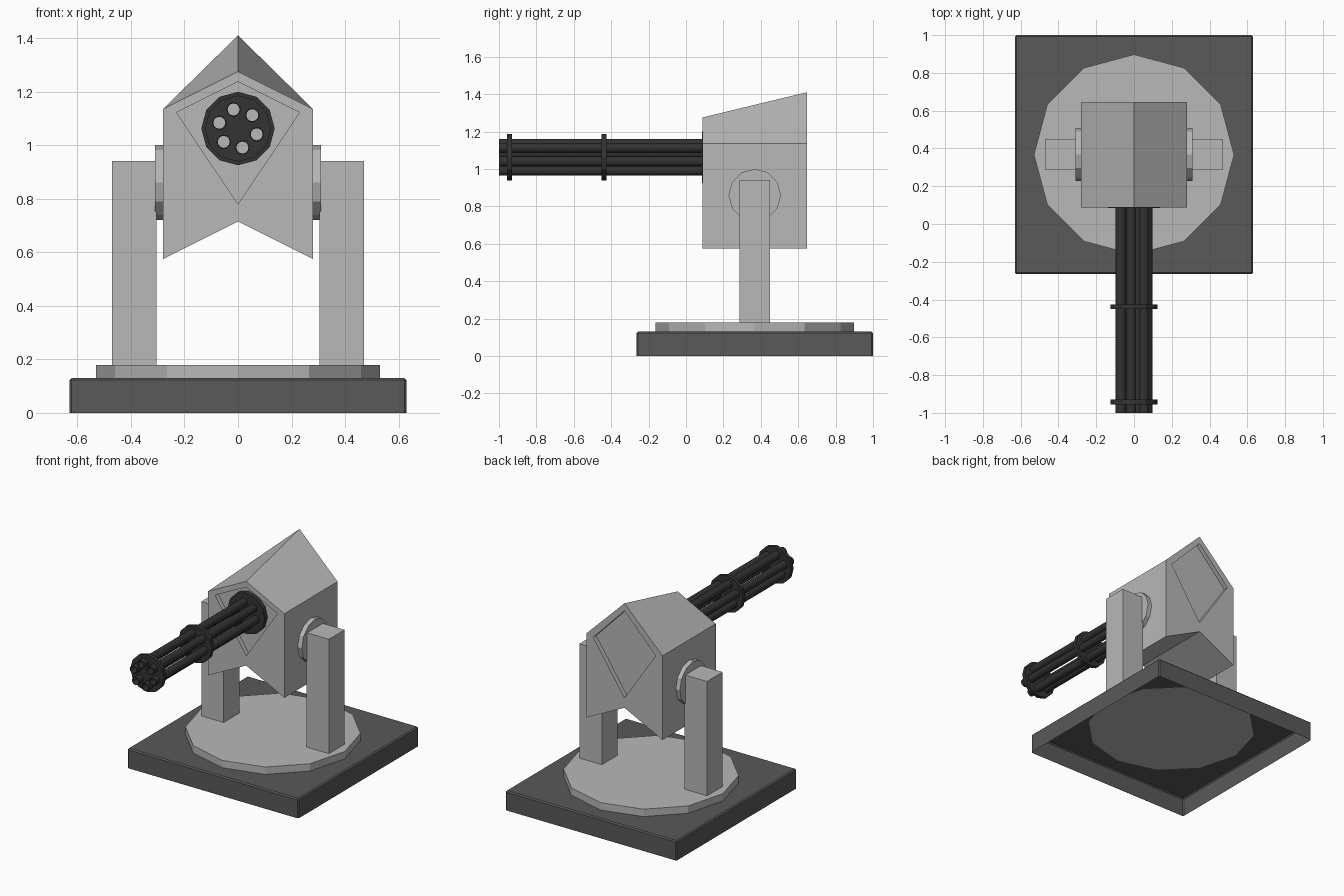
import bpy, bmesh, math
from mathutils import Matrix, Vector

if "Cube" in bpy.data.objects:
    bpy.data.objects.remove(bpy.data.objects["Cube"])


def material(name, v):
    m = bpy.data.materials.new(name)
    m.diffuse_color = (v, v, v, 1)
    m.use_nodes = True
    m.node_tree.nodes["Principled BSDF"].inputs["Base Color"].default_value = m.diffuse_color
    return m


LIGHT = material("light grey", 0.48)
DARK = material("dark grey", 0.10)
BLACK = material("gun black", 0.033)
CY = 0.3675          # centre of base, turntable and pivots along y
BARREL_Z = 1.062


def finish(bm, name, mat):
    bmesh.ops.recalc_face_normals(bm, faces=bm.faces[:])
    me = bpy.data.meshes.new(name)
    bm.to_mesh(me)
    bm.free()
    me.materials.append(mat)
    ob = bpy.data.objects.new(name, me)
    bpy.context.collection.objects.link(ob)
    return ob


def add_box(bm, lo, hi):
    lo, hi = Vector(lo), Vector(hi)
    mat = Matrix.Translation((lo + hi) / 2) @ Matrix.Diagonal((*(hi - lo), 1))
    bmesh.ops.create_cube(bm, size=1, matrix=mat)


def add_cyl(bm, centre, r, length, axis, sides=12):
    rot = Vector((0, 0, 1)).rotation_difference(Vector(axis)).to_matrix().to_4x4()
    bmesh.ops.create_cone(bm, cap_ends=True, segments=sides, radius1=r, radius2=r,
                          depth=length, matrix=Matrix.Translation(centre) @ rot)


def loft(bm, front, back, y0, y1):
    """Prism between two xz outlines with the same number of points."""
    a = [bm.verts.new((x, y0, z)) for x, z in front]
    b = [bm.verts.new((x, y1, z)) for x, z in back]
    bm.faces.new(a)
    bm.faces.new(b[::-1])
    for i in range(len(a)):
        j = (i + 1) % len(a)
        bm.faces.new((a[j], a[i], b[i], b[j]))


def cut(ob, cutter):
    mod = ob.modifiers.new("cut", 'BOOLEAN')
    mod.operation = 'DIFFERENCE'
    mod.solver = 'EXACT'
    mod.object = cutter
    cutter.hide_render = True
    cutter.hide_viewport = True


# Square base, open underneath, soft edges
bm = bmesh.new()
add_box(bm, (-0.63, -0.265, 0), (0.63, 1.0, 0.13))
bmesh.ops.bevel(bm, geom=[e for e in bm.edges if max(v.co.z for v in e.verts) > 0.1],
                offset=0.008, segments=1, affect='EDGES')
bm.normal_update()
bmesh.ops.delete(bm, geom=[f for f in bm.faces if f.normal.z < -0.9], context='FACES')
base = finish(bm, "base", DARK)
base.data.update()
if base.data.polygons and max(base.data.polygons, key=lambda p: p.center.z).normal.z < 0:
    base.data.flip_normals()

# Twelve-sided turntable
bm = bmesh.new()
add_cyl(bm, (0, CY, 0.154), 0.53, 0.05, (0, 0, 1))
finish(bm, "turntable", LIGHT)

# Side posts and round pivots
for side, label in ((-1, "left"), (1, "right")):
    bm = bmesh.new()
    xs = sorted((side * 0.305, side * 0.47))
    add_box(bm, (xs[0], 0.285, 0.17), (xs[1], 0.45, 0.94))
    finish(bm, label + "_post", LIGHT)
    bm = bmesh.new()
    add_cyl(bm, (side * 0.29, CY, 0.86), 0.14, 0.04, (1, 0, 0))
    finish(bm, label + "_pivot", LIGHT)


# Housing: notched underside, ridge rising to the rear
def outline(apex):
    return [(-0.28, 0.575), (0, 0.715), (0.28, 0.575), (0.28, 1.135), (0, apex), (-0.28, 1.135)]


bm = bmesh.new()
loft(bm, outline(1.275), outline(1.41), 0.087, 0.647)
housing = finish(bm, "housing", LIGHT)

# Kite-shaped recesses in the front and rear of the housing
for label, apex, y0, y1 in (("front", 1.237, 0.0, 0.117), ("rear", 1.36, 0.617, 0.75)):
    kite = [(-0.23, 1.122), (0, 0.78), (0.23, 1.122), (0, apex)]
    bm = bmesh.new()
    loft(bm, kite, kite, y0, y1)
    cut(housing, finish(bm, label + "_recess_cutter", LIGHT))

# Six rotary barrels with bores running through them and their collars
spots = []
for k in range(6):
    a = math.radians(103 + 60 * k)
    spots.append((0.073 * math.cos(a), BARREL_Z + 0.073 * math.sin(a)))


def add_bundle(bm, r, y0, y1):
    for x, z in spots:
        add_cyl(bm, (x, (y0 + y1) / 2, z), r, y1 - y0, (0, 1, 0))


bm = bmesh.new()
add_bundle(bm, 0.0225, -1.1, 0.2)
bores = finish(bm, "bore_cutter", BLACK)

bm = bmesh.new()
add_bundle(bm, 0.027, -1.0, 0.116)
cut(finish(bm, "barrels", BLACK), bores)

for name, y, r, length in (("front_collar", -0.943, 0.1235, 0.026),
                           ("middle_collar", -0.438, 0.1235, 0.026),
                           ("barrel_mount", 0.101, 0.137, 0.03)):
    bm = bmesh.new()
    add_cyl(bm, (0, y, BARREL_Z), r, length, (0, 1, 0))
    cut(finish(bm, name, BLACK), bores)
